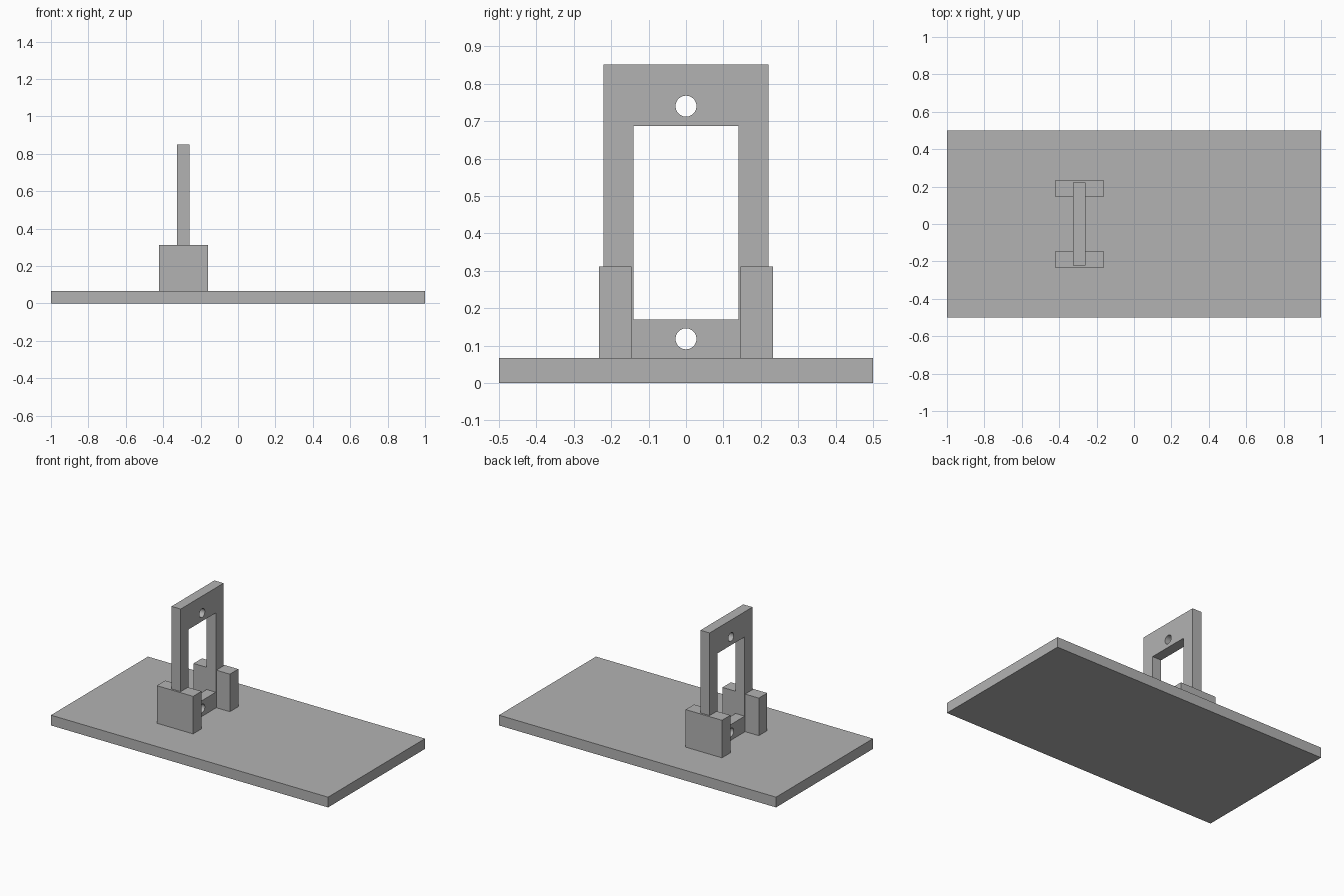
import bpy
import math

default = bpy.data.objects.get("Cube")
if default:
    bpy.data.objects.remove(default, do_unlink=True)

# One plain grey for every part
GREY = (0.45, 0.45, 0.45, 1)
grey = bpy.data.materials.new("plain grey")
grey.use_nodes = True
grey.diffuse_color = GREY
grey.node_tree.nodes["Principled BSDF"].inputs["Base Color"].default_value = GREY

BASE_TOP = 0.067
FRAME_X = -0.292


def box(name, x, y, z):
    """Box from (min, max) pairs on each axis."""
    spans = (x, y, z)
    bpy.ops.mesh.primitive_cube_add(size=1, location=[(a + b) / 2 for a, b in spans])
    obj = bpy.context.object
    obj.name = name
    obj.scale = [b - a for a, b in spans]
    bpy.ops.object.transform_apply(location=False, rotation=False, scale=True)
    obj.data.materials.append(grey)
    return obj


def cut(obj, cutter):
    """Subtract the cutter from the object and discard it."""
    cutter.hide_render = True
    mod = obj.modifiers.new("cut", 'BOOLEAN')
    mod.operation = 'DIFFERENCE'
    mod.solver = 'EXACT'
    mod.object = cutter
    bpy.context.view_layer.objects.active = obj
    bpy.ops.object.modifier_apply(modifier=mod.name)
    bpy.data.objects.remove(cutter, do_unlink=True)


# Base plate
box("base_plate", (-1, 1), (-0.5, 0.5), (0, BASE_TOP))

# Upright frame with a rectangular window
frame = box("upright_frame", (FRAME_X - 0.033, FRAME_X + 0.033),
            (-0.221, 0.221), (BASE_TOP, 0.851))
cut(frame, box("window_cutter", (FRAME_X - 0.1, FRAME_X + 0.1),
               (-0.141, 0.141), (0.17, 0.687)))

# Round holes through the bottom and top rails
for z in (0.118, 0.74):
    bpy.ops.mesh.primitive_cylinder_add(
        vertices=48, radius=0.028, depth=0.2,
        location=(FRAME_X, 0, z), rotation=(0, math.pi / 2, 0))
    hole = bpy.context.object
    hole.data.materials.append(grey)
    cut(frame, hole)

bpy.ops.object.select_all(action='DESELECT')
frame.select_set(True)
bpy.context.view_layer.objects.active = frame
bpy.ops.object.shade_smooth_by_angle(angle=math.radians(30))

# Side blocks, each slotted so the frame slides in from the middle
for name, side in (("front_block", -1), ("back_block", 1)):
    block = box(name, (FRAME_X - 0.131, FRAME_X + 0.131),
                sorted((side * 0.146, side * 0.233)), (BASE_TOP, 0.312))
    cut(block, box("slot_cutter", (FRAME_X - 0.033, FRAME_X + 0.033),
                   sorted((side * 0.1, side * 0.221)), (0, 0.5)))
